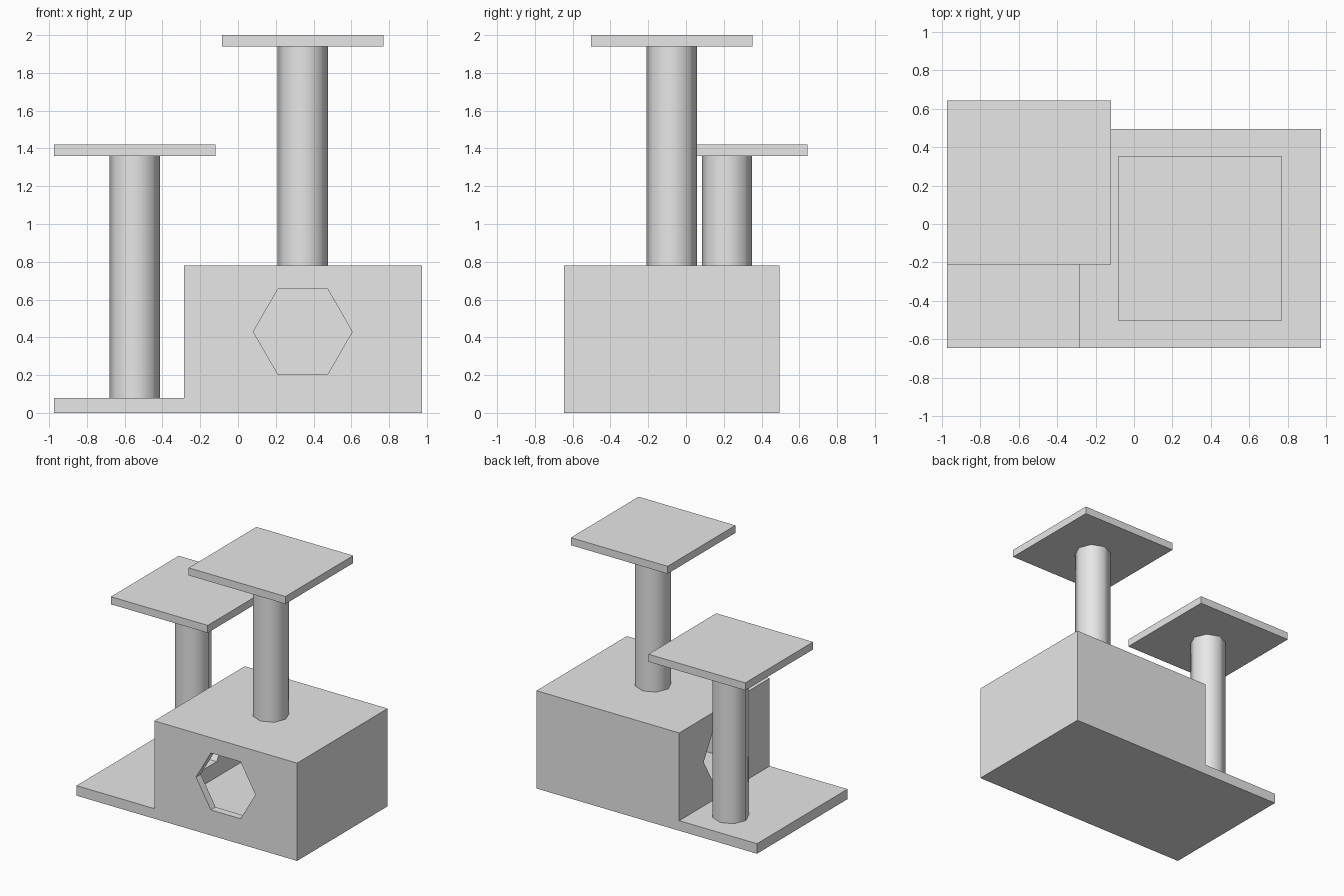
import bpy
from math import radians

cube = bpy.data.objects.get("Cube")
if cube:
    bpy.data.objects.remove(cube, do_unlink=True)

grey = bpy.data.materials.new("light_grey")
grey.use_nodes = True
COLOUR = (0.8, 0.8, 0.8, 1)
grey.diffuse_color = COLOUR
grey.node_tree.nodes["Principled BSDF"].inputs["Base Color"].default_value = COLOUR


def finish(name):
    ob = bpy.context.object
    ob.name = name
    ob.data.materials.append(grey)
    return ob


def block(name, lo, hi):
    """Axis-aligned box between two corners."""
    bpy.ops.mesh.primitive_cube_add(size=1, location=[(a + b) / 2 for a, b in zip(lo, hi)])
    ob = finish(name)
    ob.scale = [b - a for a, b in zip(lo, hi)]
    bpy.ops.object.transform_apply(location=False, rotation=False, scale=True)
    return ob


def post(name, x, y, z0, z1):
    """Eight-sided, smooth-shaded upright."""
    bpy.ops.mesh.primitive_cylinder_add(vertices=8, radius=0.133, depth=z1 - z0,
                                        location=(x, y, (z0 + z1) / 2))
    ob = finish(name)
    bpy.ops.object.shade_smooth_by_angle(angle=radians(60))
    return ob


def hexagon(name, location, turn):
    """Six-sided cutter lying on its side."""
    bpy.ops.mesh.primitive_cylinder_add(vertices=6, radius=0.262, depth=0.2, location=location,
                                        rotation=(0, radians(90), radians(turn)))
    return finish(name)


def cut(target, cutter):
    cutter.hide_render = True
    mod = target.modifiers.new("cut", 'BOOLEAN')
    mod.operation = 'DIFFERENCE'
    mod.solver = 'EXACT'
    mod.object = cutter
    bpy.context.view_layer.objects.active = target
    bpy.ops.object.modifier_apply(modifier=mod.name)
    bpy.data.objects.remove(cutter, do_unlink=True)


# Main sizes
LEFT, RIGHT, FRONT, BACK = -0.973, 0.973, -0.645, 0.495
FLOOR, ROOF, SIDE, WALL = 0.08, 0.78, -0.287, 0.06
MID_X, MID_Y, MID_Z = (SIDE + RIGHT) / 2, (FRONT + BACK) / 2, (FLOOR + ROOF) / 2

# Base slab
block("base", (LEFT, FRONT, 0), (RIGHT, BACK, FLOOR))

# Hollow house with a doorway in the front and one in the side
house = block("house", (SIDE, FRONT, FLOOR), (RIGHT, BACK, ROOF))
cut(house, block("cavity", (SIDE + WALL, FRONT + WALL, FLOOR - WALL),
                 (RIGHT - WALL, BACK - WALL, ROOF - WALL)))
cut(house, hexagon("front_doorway", (MID_X, FRONT, MID_Z), 90))
cut(house, hexagon("side_doorway", (SIDE, MID_Y, MID_Z), 0))

# Posts, each carrying a square platform
for name, x, y, bottom, top in (("high", MID_X, MID_Y, ROOF, 2.0),
                                ("low", -0.547, 0.217, FLOOR, 1.42)):
    half, thick = 0.427, 0.06
    post(name + "_post", x, y, bottom, top - thick)
    block(name + "_platform", (x - half, y - half, top - thick), (x + half, y + half, top))
